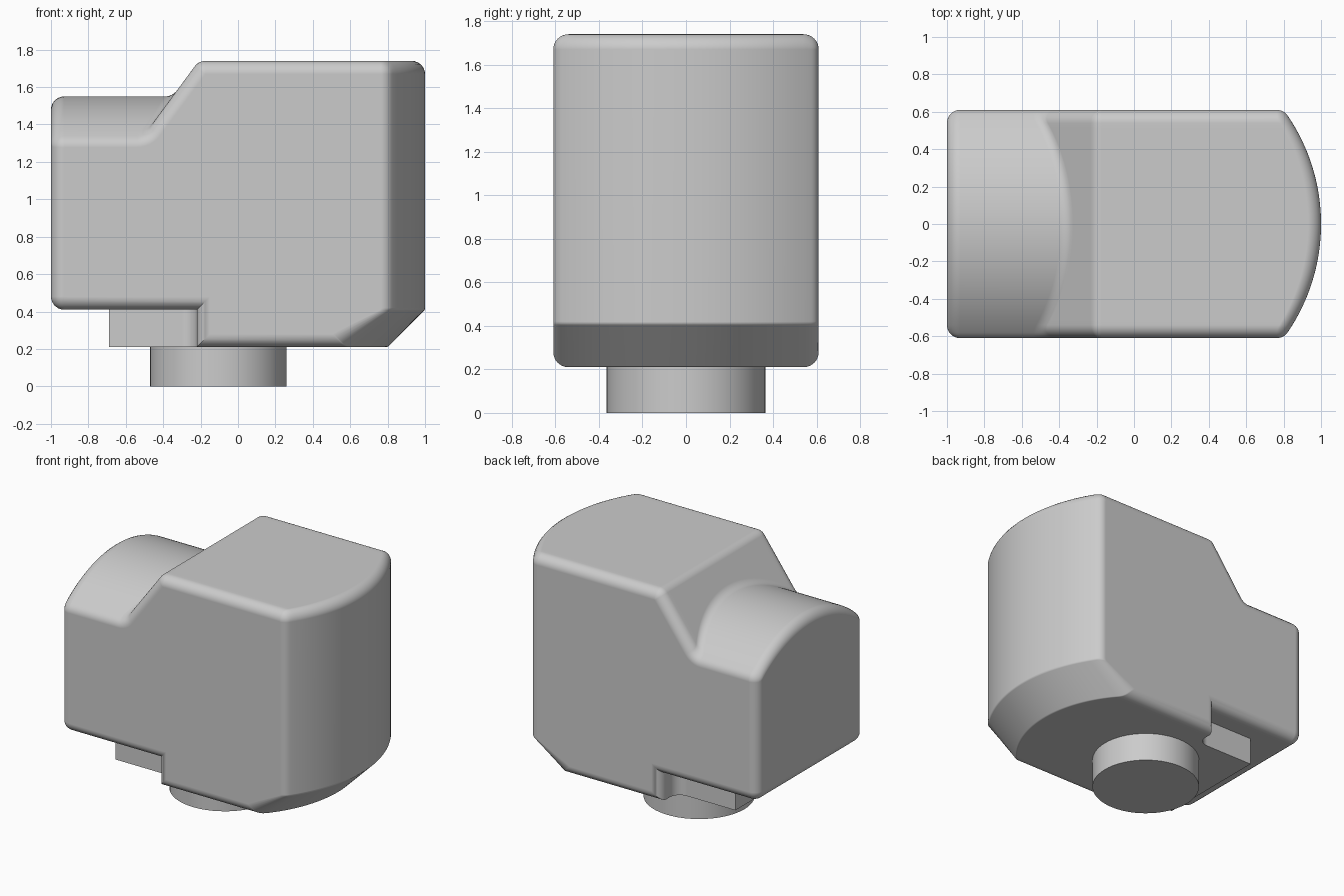
import bpy, bmesh
from math import sin, cos, pi, sqrt, tan
from mathutils import Vector

cube = bpy.data.objects.get("Cube")
if cube:
    bpy.data.objects.remove(cube, do_unlink=True)

grey = bpy.data.materials.new("light_grey")
grey.use_nodes = True
COLOUR = (0.6, 0.6, 0.6, 1)
grey.diffuse_color = COLOUR
grey.node_tree.nodes["Principled BSDF"].inputs["Base Color"].default_value = COLOUR

HALF = 0.61      # half width of the housing
R = 0.07         # edge rounding
BASE, SHELF, TOP = 0.21, 0.41, 1.74
STEP = -0.22     # where the underside steps up


def finish(name, bm):
    bmesh.ops.remove_doubles(bm, verts=bm.verts, dist=0.0001)
    bmesh.ops.recalc_face_normals(bm, faces=bm.faces)
    mesh = bpy.data.meshes.new(name)
    bm.to_mesh(mesh)
    bm.free()
    obj = bpy.data.objects.new(name, mesh)
    bpy.context.collection.objects.link(obj)
    mesh.materials.append(grey)
    bpy.ops.object.select_all(action='DESELECT')
    obj.select_set(True)
    bpy.context.view_layer.objects.active = obj
    bpy.ops.object.shade_smooth_by_angle(angle=pi / 6)
    weighted = obj.modifiers.new("even_shading", 'WEIGHTED_NORMAL')
    weighted.keep_sharp = True


def bulge(y, radius):
    """Height of a circular arc whose ends are rounded into the side walls."""
    y, yc = abs(y), HALF - R
    if y < radius / (radius - R) * yc:
        return sqrt(radius ** 2 - y ** 2)
    return sqrt((radius - R) ** 2 - yc ** 2) + sqrt(max(0, R ** 2 - (y - yc) ** 2))


def round_corner(prev, here, nxt, r, steps=6):
    """Points of a fillet at one corner of a flat outline."""
    if r == 0:
        return [here]
    a, b = (prev - here).normalized(), (nxt - here).normalized()
    half = a.angle(b) / 2
    centre = here + (a + b).normalized() * (r / sin(half))
    start = (here + a * (r / tan(half)) - centre).normalized()
    end = (here + b * (r / tan(half)) - centre).normalized()
    return [centre + start.lerp(end, i / steps).normalized() * r for i in range(steps + 1)]


def outline(y):
    """Side outline of the housing at one depth, inset near the side walls."""
    over = max(0, abs(y) - (HALF - R))
    d = R - sqrt(max(0, R * R - over * over))
    nose = bulge(y, 1.03) - 0.03
    chin = bulge(y, 0.83) - 0.03
    arch = bulge(y, 0.895) + 0.655
    lean = 0.737
    shift = -0.21 + d * sqrt(1 + lean ** 2)
    slope = lambda z: shift + (z - TOP) * lean
    r = max(R - d, 0.004)
    corners = [
        (-1 + d, SHELF + d, r), (STEP + d, SHELF + d, 0), (STEP + d, BASE + d, 0),
        (chin, BASE + d, 0.02), (nose, SHELF, 0.02), (nose, TOP - d, r),
        (slope(TOP - d), TOP - d, r), (slope(arch), arch, 0.08 + d), (-1 + d, arch, r)]
    pts = [Vector((x, z)) for x, z, _ in corners]
    loop = []
    for i, corner in enumerate(corners):
        loop += round_corner(pts[i - 1], pts[i], pts[(i + 1) % len(pts)], corner[2])
    return loop


# Housing: outlines lofted from one side wall to the other
inner = HALF - R
depths = [inner * (i / 20) for i in range(-20, 21)]
rim = [inner + R * sin(pi / 2 * i / 8) for i in range(1, 9)]
depths = [-y for y in reversed(rim)] + depths + rim
bm = bmesh.new()
rings = [[bm.verts.new((p.x, y, p.y)) for p in outline(y)] for y in depths]
for a, b in zip(rings, rings[1:]):
    for i in range(len(a)):
        bm.faces.new((a[i - 1], a[i], b[i], b[i - 1]))
bm.faces.new(rings[0])
bm.faces.new(rings[-1])
finish("housing", bm)

# Tongue under the shelf, flared where it meets the step
FLARE, WIDE = 0.08, 0.42
side = [(-0.69, WIDE)]
side += [(STEP - FLARE + FLARE * sin(a), WIDE + FLARE - FLARE * cos(a))
         for a in (pi / 2 * i / 8 for i in range(9))]
plan = side + [(x, -y) for x, y in reversed(side)]
bm = bmesh.new()
face = bm.faces.new([bm.verts.new((x, y, BASE)) for x, y in plan])
grown = bmesh.ops.extrude_face_region(bm, geom=[face])
bmesh.ops.translate(bm, vec=(0, 0, SHELF - BASE + 0.02),
                    verts=[v for v in grown["geom"] if isinstance(v, bmesh.types.BMVert)])
finish("tongue", bm)

# Round foot
bm = bmesh.new()
bmesh.ops.create_cone(bm, cap_ends=True, segments=64, radius1=0.365, radius2=0.365, depth=BASE + 0.02)
bmesh.ops.translate(bm, vec=(-0.105, 0, (BASE + 0.02) / 2), verts=bm.verts)
finish("foot", bm)
